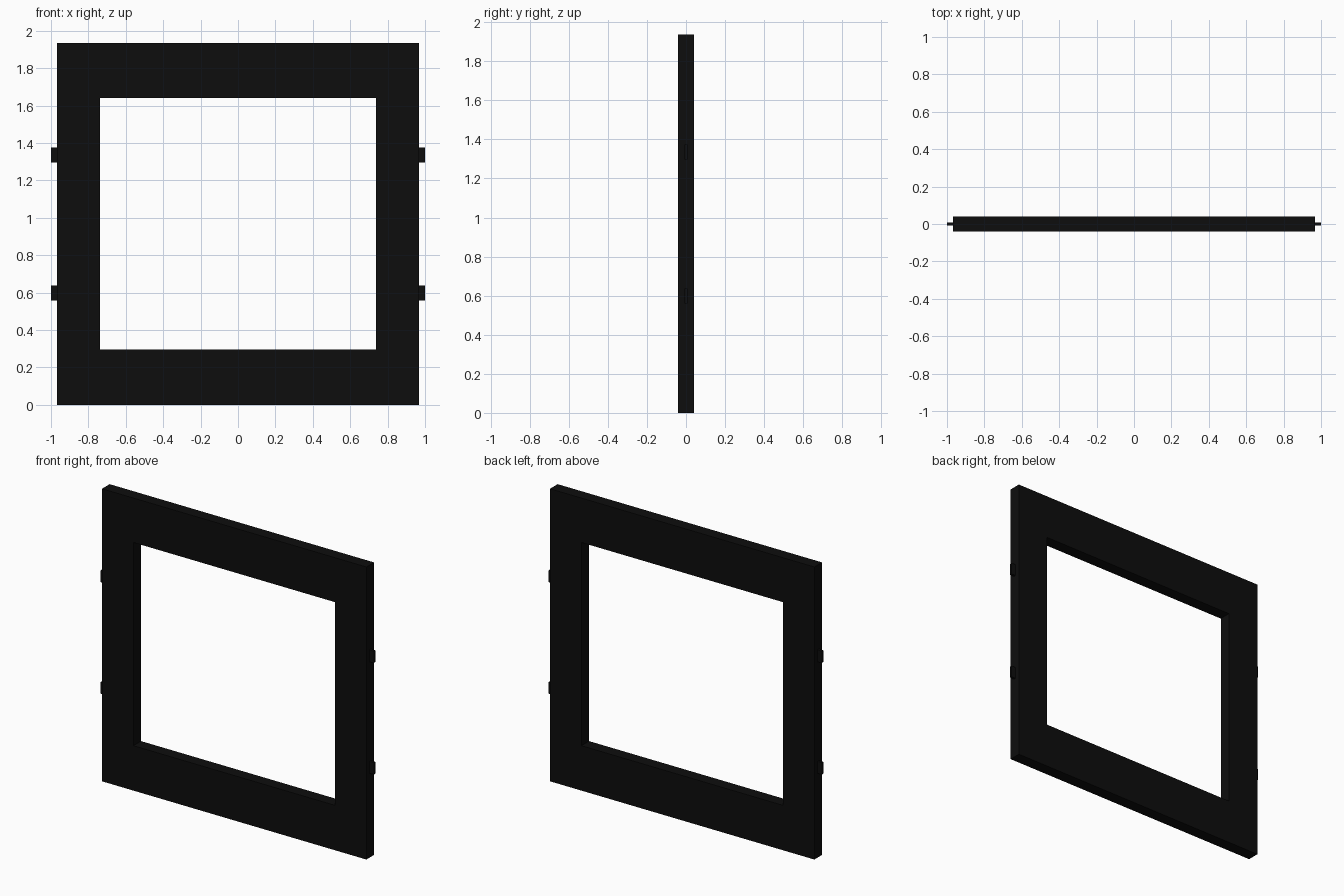
import bpy, bmesh

if "Cube" in bpy.data.objects:
    bpy.data.objects.remove(bpy.data.objects["Cube"])

OUT, TOP = 0.968, 1.936          # outer half width, height
IN_X, IN_Z0, IN_Z1 = 0.738, 0.297, 1.642
HALF_D = 0.04                    # half depth

black = bpy.data.materials.new("black")
black.diffuse_color = (0.004, 0.004, 0.004, 1)
black.use_nodes = True
black.node_tree.nodes["Principled BSDF"].inputs["Base Color"].default_value = black.diffuse_color


def finish(name, bm):
    bmesh.ops.recalc_face_normals(bm, faces=bm.faces)
    me = bpy.data.meshes.new(name)
    bm.to_mesh(me)
    bm.free()
    me.materials.append(black)
    ob = bpy.data.objects.new(name, me)
    bpy.context.collection.objects.link(ob)
    return ob


def rect(bm, x, z0, z1, y):
    return [bm.verts.new((px, y, pz)) for px, pz in ((-x, z0), (x, z0), (x, z1), (-x, z1))]


# Square frame: mitred ring of four quads, extruded front to back
bm = bmesh.new()
outer = rect(bm, OUT, 0, TOP, -HALF_D)
inner = rect(bm, IN_X, IN_Z0, IN_Z1, -HALF_D)
ring = []
for i in range(4):
    j = (i + 1) % 4
    ring.append(bm.faces.new((outer[i], outer[j], inner[j], inner[i])))
ext = bmesh.ops.extrude_face_region(bm, geom=ring, use_keep_orig=True)
back = [g for g in ext["geom"] if isinstance(g, bmesh.types.BMVert)]
bmesh.ops.translate(bm, verts=back, vec=(0, 2 * HALF_D, 0))
finish("frame", bm)

# Thin mounting tabs on both side edges
for side, sx in (("left", -1), ("right", 1)):
    for level, z in (("lower", 0.598), ("upper", 1.336)):
        bm = bmesh.new()
        bmesh.ops.create_cube(bm, size=1)
        bmesh.ops.scale(bm, verts=bm.verts, vec=(0.034, 0.016, 0.078))
        bmesh.ops.translate(bm, verts=bm.verts, vec=(sx * 0.983, 0, z))
        finish(f"{side}_{level}_tab", bm)
